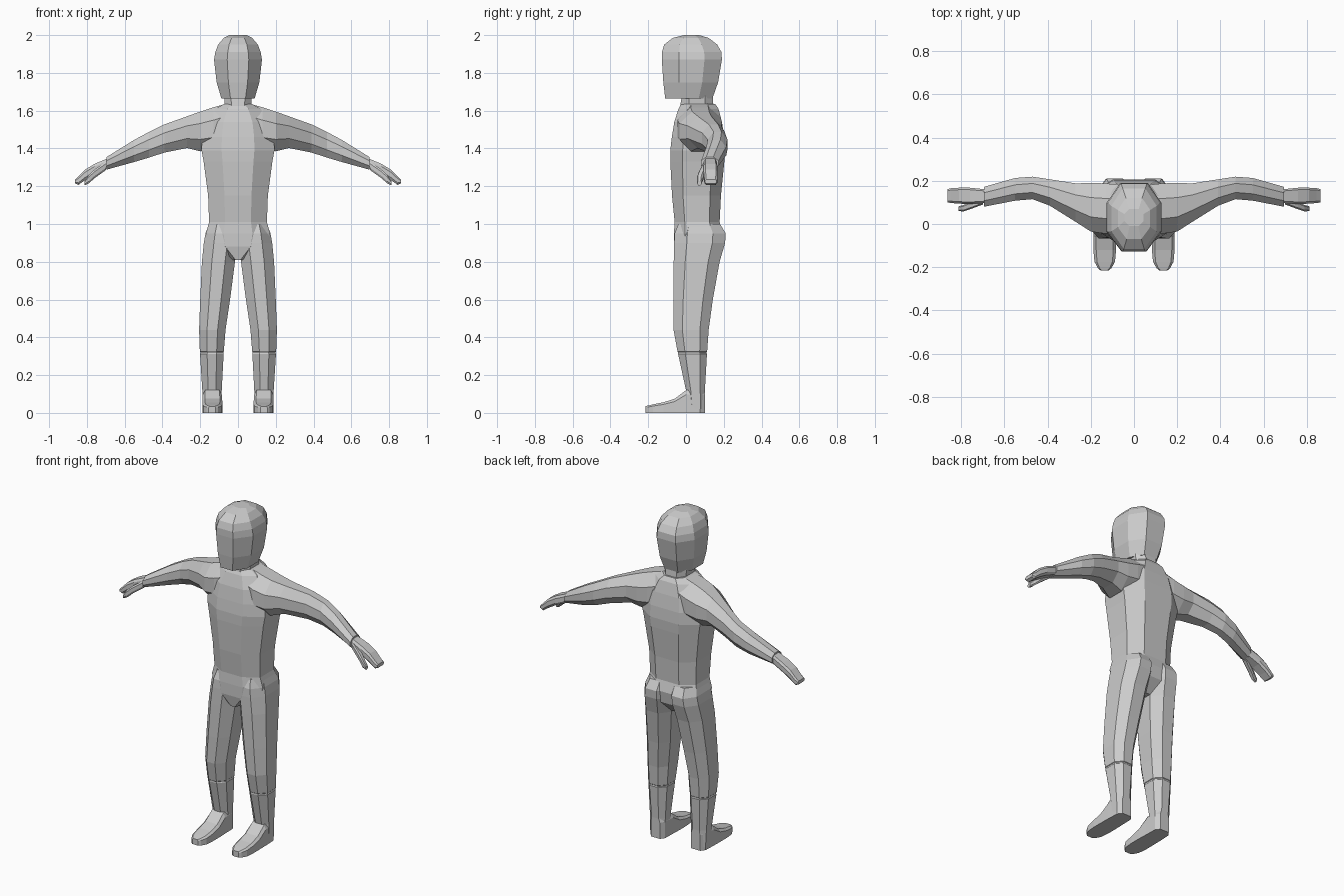
import bpy, bmesh

grey = bpy.data.materials.new("light_grey")
grey.diffuse_color = (0.6, 0.6, 0.6, 1)


def octagon(u0, u1, v0, v1, lo=0.5, hi=0.5, side=0.5):
    """Eight-sided section in a box; lo/hi are the widths of the flats at v0/v1."""
    um, vm, hu, hv = (u0 + u1) / 2, (v0 + v1) / 2, (u1 - u0) / 2, (v1 - v0) / 2
    pts = [(-lo, -1), (lo, -1), (1, -side), (1, side), (hi, 1), (-hi, 1), (-1, side), (-1, -side)]
    return [(um + a * hu, vm + b * hv) for a, b in pts]


def loft(name, axis, rings, mirror=False, **shape):
    """Skin octagon sections (position, u0, u1, v0, v1) set along one axis."""
    bm = bmesh.new()
    loops = []
    for pos, *box in rings:
        loop = []
        for u, v in octagon(*box, **shape):
            co = {'x': (pos, u, v), 'y': (u, pos, v), 'z': (u, v, pos)}[axis]
            loop.append(bm.verts.new(co))
        loops.append(loop)
    for a, b in zip(loops, loops[1:]):
        for i in range(8):
            j = (i + 1) % 8
            bm.faces.new((a[i], a[j], b[j], b[i]))
    bm.faces.new(loops[0])
    bm.faces.new(loops[-1])
    bmesh.ops.recalc_face_normals(bm, faces=bm.faces)
    mesh = bpy.data.meshes.new(name)
    bm.to_mesh(mesh)
    bm.free()
    mesh.materials.append(grey)
    ob = bpy.data.objects.new(name, mesh)
    bpy.context.collection.objects.link(ob)
    if mirror:
        ob.modifiers.new("mirror", 'MIRROR')
    return ob


def sym(z, hx, y0, y1):
    return (z, -hx, hx, y0, y1)


# Head with a narrow flat face
loft("head", 'z', [
    sym(1.665, 0.088, -0.11, 0.14), sym(1.75, 0.113, -0.12, 0.17),
    sym(1.87, 0.127, -0.128, 0.19), sym(1.91, 0.12, -0.128, 0.188),
    sym(1.95, 0.105, -0.115, 0.165), sym(1.985, 0.075, -0.07, 0.12),
    sym(2.0, 0.045, -0.01, 0.07)], lo=0.45, hi=0.5, side=0.42)
loft("neck", 'z', [
    sym(1.59, 0.085, -0.035, 0.16), sym(1.63, 0.07, -0.03, 0.145),
    sym(1.69, 0.075, -0.02, 0.14)])

# Trunk from collar down to crotch
loft("torso", 'z', [
    sym(1.635, 0.075, -0.025, 0.155), sym(1.61, 0.12, -0.04, 0.172),
    sym(1.54, 0.17, -0.062, 0.19), sym(1.46, 0.19, -0.075, 0.203),
    sym(1.39, 0.193, -0.083, 0.207), sym(1.33, 0.182, -0.083, 0.203),
    sym(1.15, 0.158, -0.074, 0.185), sym(1.01, 0.153, -0.06, 0.178),
    sym(0.95, 0.17, -0.064, 0.195), sym(0.88, 0.15, -0.064, 0.185),
    sym(0.81, 0.03, -0.05, 0.12)], lo=0.45, hi=0.5, side=0.55)

# Legs with a fine groove at the hem below the knee
loft("leg", 'z', [
    (1.0, 0.01, 0.155, -0.04, 0.18), (0.95, 0.004, 0.172, -0.06, 0.21),
    (0.9, 0.003, 0.181, -0.063, 0.207), (0.8, 0.016, 0.191, -0.065, 0.178),
    (0.6, 0.042, 0.2, -0.067, 0.142), (0.44, 0.066, 0.206, -0.066, 0.12),
    (0.325, 0.075, 0.202, -0.045, 0.112), (0.322, 0.078, 0.199, -0.042, 0.109),
    (0.316, 0.078, 0.199, -0.041, 0.109), (0.313, 0.076, 0.201, -0.042, 0.111),
    (0.12, 0.086, 0.189, 0.0, 0.1), (0.02, 0.09, 0.185, 0.01, 0.1)],
    mirror=True, lo=0.4, hi=0.45, side=0.5)

# Feet, flat-soled and rounded at the toe
loft("foot", 'y', [
    (0.1, 0.105, 0.165, 0, 0.12), (0.075, 0.087, 0.184, 0, 0.125),
    (0.0, 0.085, 0.187, 0, 0.12), (-0.06, 0.083, 0.188, 0, 0.075),
    (-0.12, 0.083, 0.188, 0, 0.056), (-0.175, 0.088, 0.183, 0, 0.045),
    (-0.205, 0.105, 0.167, 0, 0.038), (-0.215, 0.118, 0.155, 0, 0.035)],
    mirror=True, lo=1.0, hi=0.75, side=0.6)

# Arms sweeping outward, back at the elbow
loft("arm", 'x', [
    (0.06, -0.035, 0.18, 1.42, 1.637), (0.13, -0.045, 0.188, 1.39, 1.618),
    (0.2, -0.035, 0.19, 1.385, 1.595), (0.27, 0.01, 0.188, 1.402, 1.57),
    (0.39, 0.085, 0.207, 1.378, 1.527), (0.47, 0.115, 0.219, 1.352, 1.488),
    (0.55, 0.108, 0.213, 1.328, 1.445), (0.695, 0.08, 0.172, 1.288, 1.355)],
    mirror=True, lo=0.45, hi=0.4, side=0.4)

# Mitten hands and separate thumbs
loft("hand", 'x', [
    (0.68, 0.097, 0.16, 1.298, 1.352), (0.76, 0.093, 0.168, 1.262, 1.318),
    (0.81, 0.094, 0.168, 1.232, 1.288), (0.845, 0.097, 0.166, 1.207, 1.252),
    (0.863, 0.1, 0.162, 1.215, 1.235)],
    mirror=True, lo=0.75, hi=0.75, side=0.5)
loft("thumb", 'x', [
    (0.7, 0.09, 0.125, 1.285, 1.33), (0.76, 0.068, 0.102, 1.242, 1.288),
    (0.79, 0.058, 0.088, 1.215, 1.26), (0.812, 0.06, 0.082, 1.205, 1.228)],
    mirror=True, lo=0.6, hi=0.6, side=0.5)
